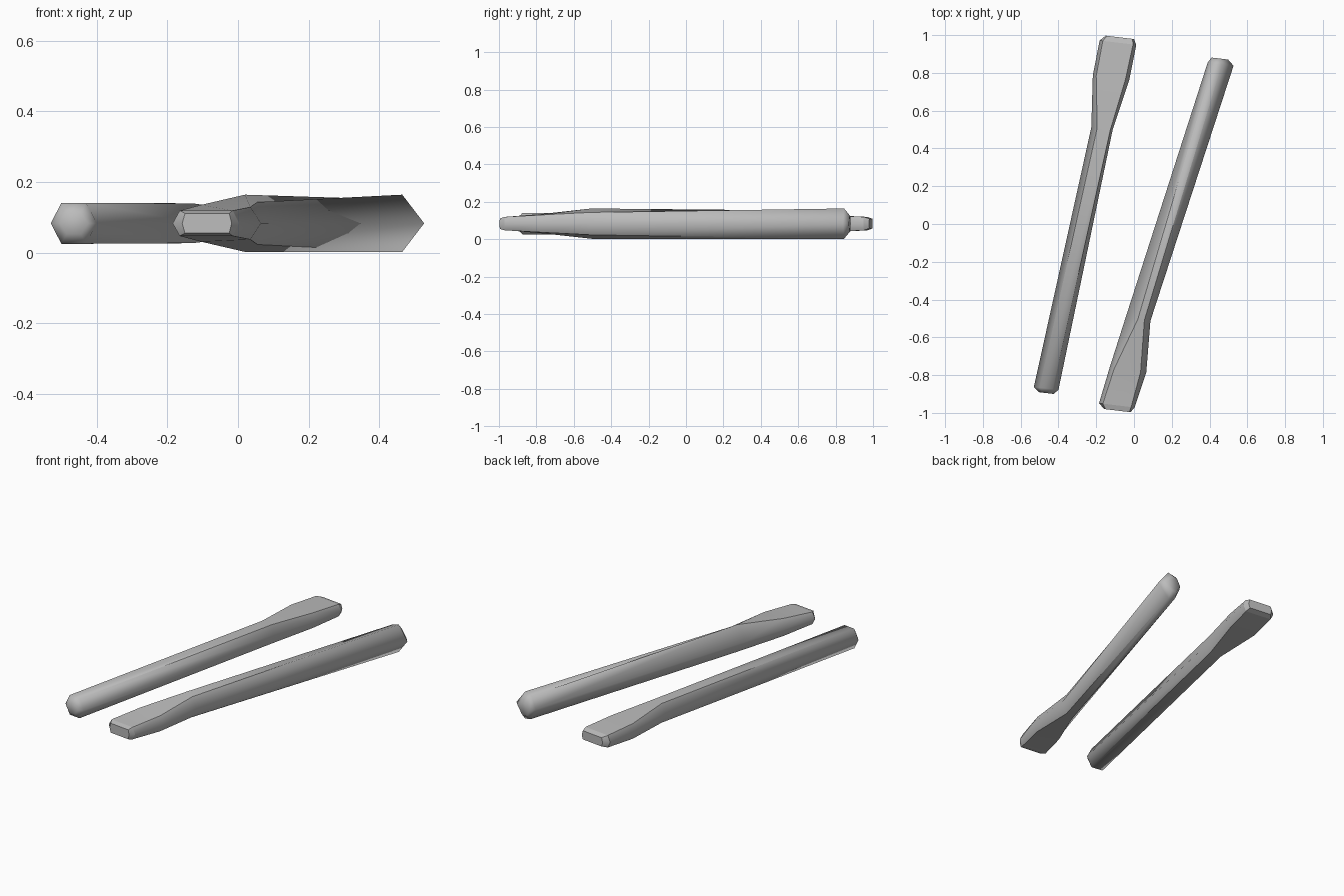
import bpy, bmesh

if "Cube" in bpy.data.objects:
    bpy.data.objects.remove(bpy.data.objects["Cube"])

MID_Z = 0.083   # height of the long axis of both sticks
SKEW = -0.12    # each cross-section leans slightly in plan

grey = bpy.data.materials.new("plain grey")
grey.diffuse_color = (0.5, 0.5, 0.5, 1)
grey.use_nodes = True
grey.node_tree.nodes["Principled BSDF"].inputs["Base Color"].default_value = grey.diffuse_color


def stick(name, stations):
    """Loft six-sided sections from the rounded butt to the flat blade tip.
    Station: y, x of left ridge, top left, top right, right ridge, left and right half height."""
    bm = bmesh.new()
    rings = []
    for y, xl, xtl, xtr, xr, hl, hr in stations:
        cx = (xl + xr) / 2
        section = [(xl, 0), (xtl, hl), (xtr, hr), (xr, 0), (xtr, -hr), (xtl, -hl)]
        rings.append([bm.verts.new((x, y + (x - cx) * SKEW, MID_Z + z)) for x, z in section])
    for a, b in zip(rings, rings[1:]):
        for i in range(6):
            j = (i + 1) % 6
            bm.faces.new((a[i], a[j], b[j], b[i]))
    bm.faces.new(rings[0])
    bm.faces.new(rings[-1])
    bmesh.ops.recalc_face_normals(bm, faces=bm.faces[:])
    for f in bm.faces:
        f.smooth = True
    # crisp edges along the flat top and bottom, and round the blade tip
    for a, b in zip(rings[1:], rings[2:]):
        for i in (1, 2, 4, 5):
            bm.edges.get((a[i], b[i])).smooth = False
    for ring in rings[-2:]:
        for i in range(6):
            bm.edges.get((ring[i], ring[(i + 1) % 6])).smooth = False
    mesh = bpy.data.meshes.new(name)
    bm.to_mesh(mesh)
    bm.free()
    mesh.materials.append(grey)
    bpy.context.collection.objects.link(bpy.data.objects.new(name, mesh))


# left stick, blade at the back
stick("left_stick", [
    (-0.895, -0.505, -0.485, -0.445, -0.425, 0.030, 0.030),
    (-0.870, -0.530, -0.500, -0.430, -0.400, 0.058, 0.058),
    (0.505, -0.226, -0.195, -0.125, -0.113, 0.057, 0.056),
    (0.775, -0.218, -0.200, -0.045, -0.025, 0.045, 0.045),
    (0.960, -0.182, -0.165, -0.005, 0.012, 0.036, 0.036),
    (0.988, -0.150, -0.142, -0.008, 0.000, 0.026, 0.026),
])

# right stick, blade at the front
stick("right_stick", [
    (0.876, 0.410, 0.430, 0.465, 0.498, 0.040, 0.045),
    (0.846, 0.390, 0.420, 0.465, 0.527, 0.068, 0.081),
    (-0.505, -0.045, 0.020, 0.055, 0.087, 0.081, 0.060),
    (-0.775, -0.130, -0.105, 0.035, 0.065, 0.052, 0.046),
    (-0.960, -0.185, -0.165, -0.015, 0.003, 0.036, 0.036),
    (-0.988, -0.158, -0.150, -0.025, -0.018, 0.028, 0.028),
])
